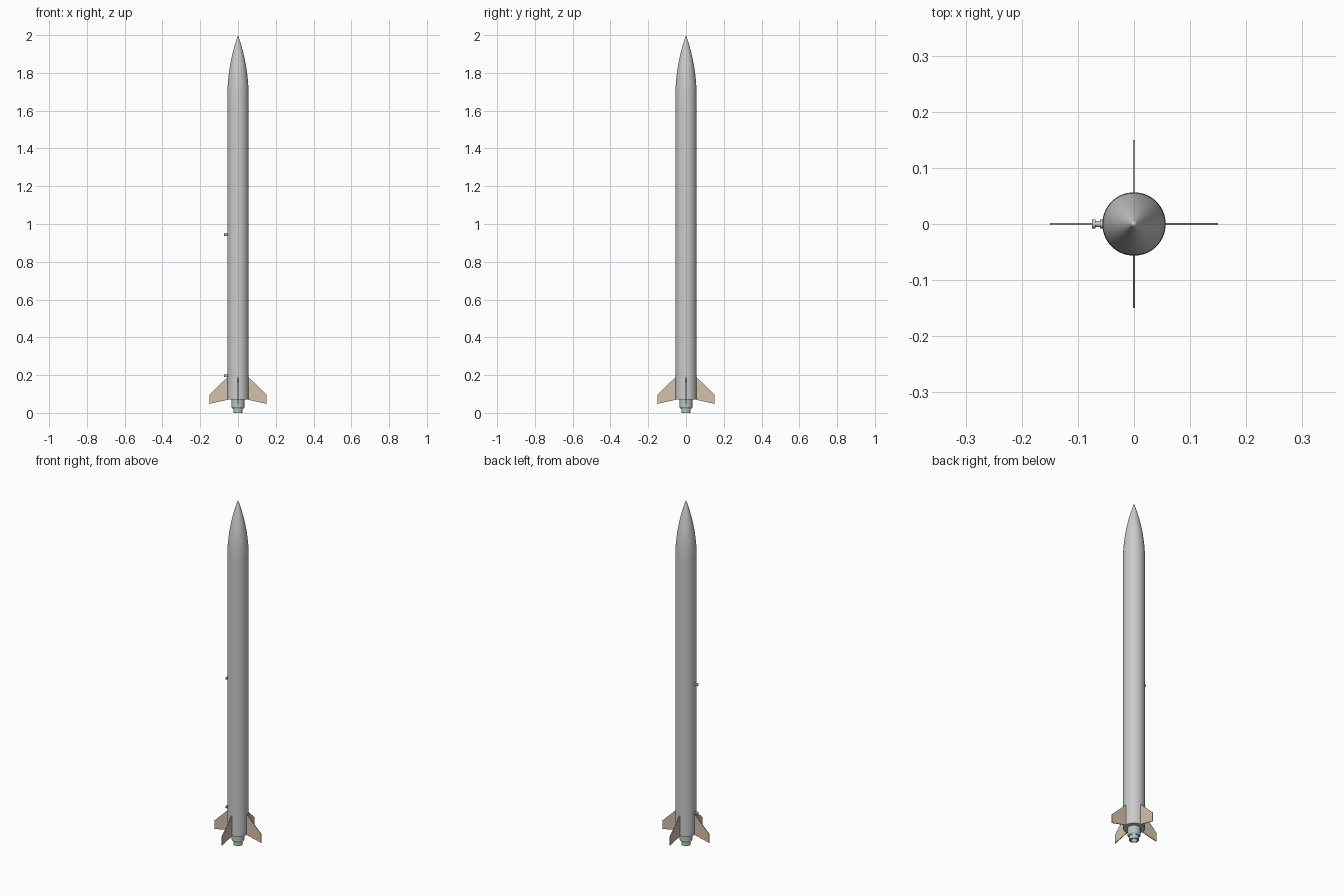
import bpy, bmesh, math
from mathutils import Matrix, Vector

if "Cube" in bpy.data.objects:
    bpy.data.objects.remove(bpy.data.objects["Cube"])

R = 0.0565          # airframe radius
BASE, SHOULDER, TIP = 0.07, 1.67, 2.0


def finish(name, bm, color=None, smooth=True):
    bmesh.ops.remove_doubles(bm, verts=bm.verts, dist=1e-6)
    bmesh.ops.recalc_face_normals(bm, faces=bm.faces)
    me = bpy.data.meshes.new(name)
    bm.to_mesh(me)
    bm.free()
    ob = bpy.data.objects.new(name, me)
    bpy.context.collection.objects.link(ob)
    if color:
        mat = bpy.data.materials.new(name + "_paint")
        mat.diffuse_color = color
        mat.use_nodes = True
        mat.node_tree.nodes["Principled BSDF"].inputs["Base Color"].default_value = mat.diffuse_color
        me.materials.append(mat)
    if smooth:
        bpy.ops.object.select_all(action='DESELECT')
        bpy.context.view_layer.objects.active = ob
        ob.select_set(True)
        bpy.ops.object.shade_smooth_by_angle(angle=math.radians(30))
    return ob


def lathe(name, profile, steps=64, color=None, place=None):
    """Revolve (radius, z) points around z."""
    bm = bmesh.new()
    vs = [bm.verts.new((r, 0, z)) for r, z in profile]
    es = [bm.edges.new(p) for p in zip(vs, vs[1:])]
    bmesh.ops.spin(bm, geom=vs + es, cent=(0, 0, 0), axis=(0, 0, 1),
                   angle=math.tau, steps=steps)
    if place:
        bm.transform(place)
    return finish(name, bm, color)


# Airframe tube
lathe("body_tube", [(0, BASE), (R, BASE), (R, SHOULDER), (0, SHOULDER)])

# Tangent ogive nose
L = TIP - SHOULDER
rho = (R * R + L * L) / (2 * R)
N = 20
nose = [(max(0, math.sqrt(rho**2 - (L * i / N)**2) + R - rho), SHOULDER + L * i / N)
        for i in range(N + 1)]
lathe("nose_cone", nose)

# Motor casing and hollow nozzle
METAL = (0.50, 0.56, 0.54, 1)
lathe("motor_casing", [(0, 0.075), (0.034, 0.075), (0.034, 0.030),
                       (0.029, 0.022), (0, 0.022)], color=METAL)
lathe("nozzle", [(0, 0.03), (0.025, 0.03), (0.025, 0), (0.018, 0),
                 (0.008, 0.022), (0, 0.022)], color=METAL)

# Four swept fins
outline = [(R - 0.004, 0.07), (R - 0.004, 0.192), (R, 0.188), (0.15, 0.098), (0.15, 0.048)]
T = 0.004
for k in range(4):
    bm = bmesh.new()
    f = bm.faces.new([bm.verts.new((x, -T / 2, z)) for x, z in outline])
    ext = bmesh.ops.extrude_face_region(bm, geom=[f])["geom"]
    bmesh.ops.translate(bm, vec=(0, T, 0),
                        verts=[v for v in ext if isinstance(v, bmesh.types.BMVert)])
    bm.transform(Matrix.Rotation(k * math.pi / 2, 4, 'Z'))
    finish(f"fin_{k + 1}", bm, (0.66, 0.54, 0.40, 1), smooth=False)

# Rail buttons: narrow neck between two flanges
button = [(0, -0.002), (0.008, -0.002), (0.008, 0.004), (0.0055, 0.004),
          (0.0055, 0.012), (0.008, 0.012), (0.008, 0.018), (0, 0.018)]
for name, z in (("lower_rail_button", 0.198), ("upper_rail_button", 0.945)):
    lathe(name, button, 24,
          place=Matrix.Translation(Vector((-R, 0, z))) @ Matrix.Rotation(-math.pi / 2, 4, 'Y'))
